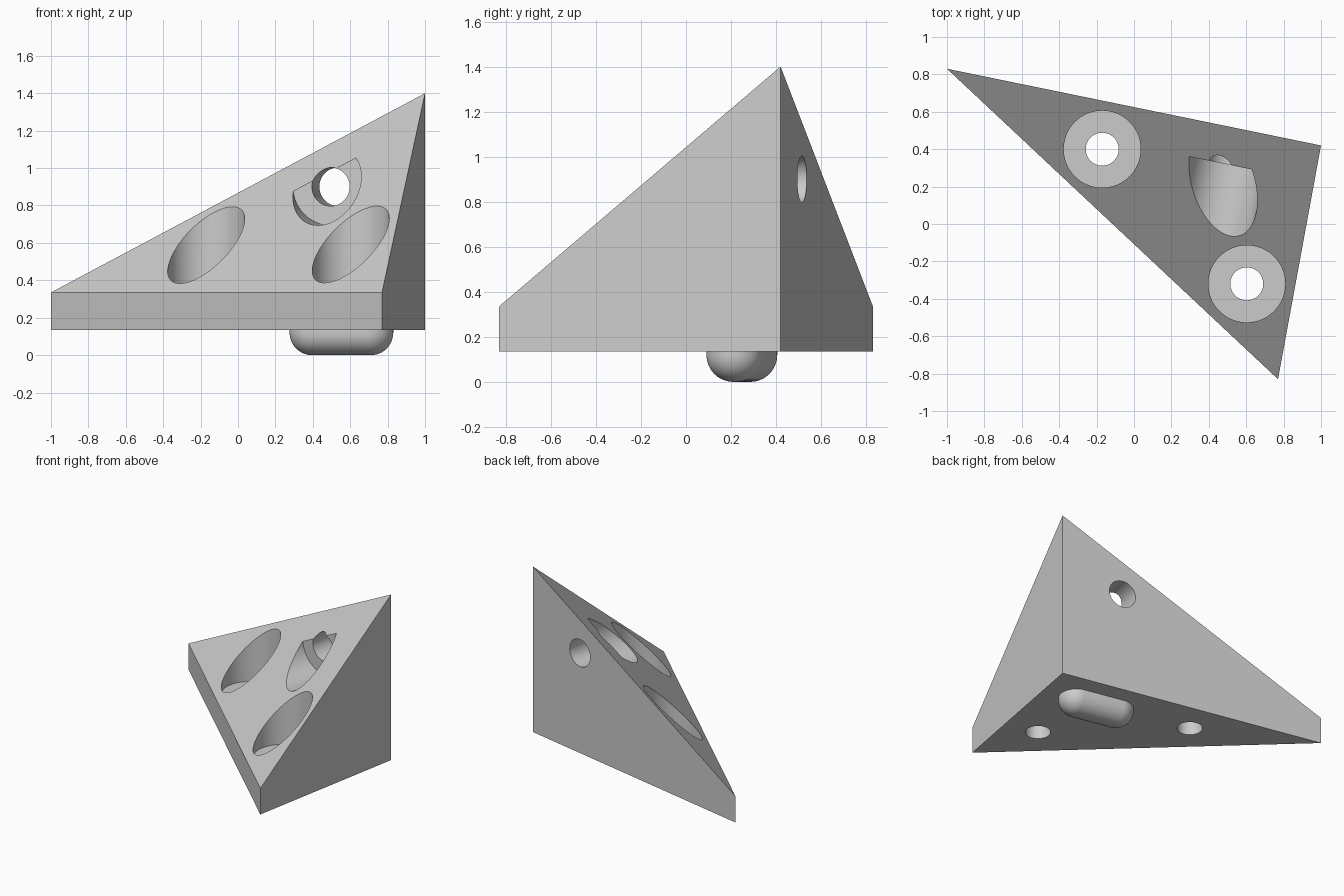
import bpy, bmesh, math
from mathutils import Vector

if "Cube" in bpy.data.objects:
    bpy.data.objects.remove(bpy.data.objects["Cube"])

grey = bpy.data.materials.new("plain grey")
grey.use_nodes = True
grey.diffuse_color = (0.6, 0.6, 0.6, 1)
grey.node_tree.nodes["Principled BSDF"].inputs["Base Color"].default_value = grey.diffuse_color

BASE, LEDGE, PEAK = 0.135, 0.335, 1.4
LEFT, CORNER, FRONT = Vector((-1, 0.83, 0)), Vector((1, 0.42, 0)), Vector((0.77, -0.83, 0))
UP = Vector((0, 0, 1))
along = (CORNER - LEFT).normalized()      # direction of the back wall
outward = UP.cross(along)                 # horizontal normal of the back wall


def finish(name, bm):
    bmesh.ops.recalc_face_normals(bm, faces=bm.faces)
    mesh = bpy.data.meshes.new(name)
    bm.to_mesh(mesh)
    bm.free()
    mesh.materials.append(grey)
    obj = bpy.data.objects.new(name, mesh)
    bpy.context.collection.objects.link(obj)
    return obj


def loft(name, rings):
    """Closed solid skinned through matching rings of points."""
    bm = bmesh.new()
    loops = [[bm.verts.new(p) for p in ring] for ring in rings]
    n = len(loops[0])
    for low, high in zip(loops, loops[1:]):
        for i in range(n):
            j = (i + 1) % n
            bm.faces.new((low[i], low[j], high[j], high[i]))
    bm.faces.new(loops[0][::-1])
    bm.faces.new(loops[-1])
    return finish(name, bm)


def select(obj):
    bpy.ops.object.select_all(action='DESELECT')
    obj.select_set(True)
    bpy.context.view_layer.objects.active = obj


def drill(body, start, axis, radius, length):
    """Cut a round hole that starts at a point and runs along an axis."""
    bpy.ops.mesh.primitive_cylinder_add(
        vertices=64, radius=radius, depth=length, location=start + axis * length / 2,
        rotation=axis.to_track_quat('Z', 'Y').to_euler())
    cutter = bpy.context.object
    cutter.name = "hole_cutter"
    cutter.hide_render = True
    select(body)
    mod = body.modifiers.new("hole", 'BOOLEAN')
    mod.operation, mod.solver, mod.object = 'DIFFERENCE', 'EXACT', cutter
    bpy.ops.object.modifier_apply(modifier=mod.name)
    bpy.data.objects.remove(cutter)


# Wedge body with a sloping top
corners = (LEFT, FRONT, CORNER)
body = loft("corner_wedge", [[p + UP * BASE for p in corners],
                             [p + UP * h for p, h in zip(corners, (LEDGE, LEDGE, PEAK))]])

# Two upright screw holes with wide recesses
for x, y in ((-0.17, 0.4), (0.603, -0.32)):
    drill(body, Vector((x, y, LEDGE)), UP, 0.206, 2)
    drill(body, Vector((x, y, 0)), UP, 0.088, 1)

# Level screw hole through the back wall
wall = LEFT.lerp(CORNER, 0.768) + UP * 0.9
drill(body, wall - outward * 0.2, -outward, 0.206, 2)
drill(body, wall + outward * 0.1, -outward, 0.103, 1)

# Rounded locating tab under the body, parallel to the back wall
FILLET, RADIUS, HALF = 0.12, 0.1265, 0.154
centre = Vector((0.553, 0.248, 0))


def slot(radius, z):
    points = []
    for side in (1, -1):
        for i in range(25):
            a = math.pi * (i / 24 - 0.5)
            offset = along * (HALF + radius * math.cos(a)) + outward * (radius * math.sin(a))
            points.append(centre + offset * side + UP * z)
    return points


rings = []
for i in range(13):
    a = math.pi / 2 * i / 12
    rings.append(slot(RADIUS - FILLET * (1 - math.sin(a)), FILLET * (1 - math.cos(a))))
rings.append(slot(RADIUS, BASE + 0.005))
tab = loft("locating_tab", rings)

for obj in (body, tab):
    select(obj)
    bpy.ops.object.shade_smooth_by_angle(angle=math.radians(30))
